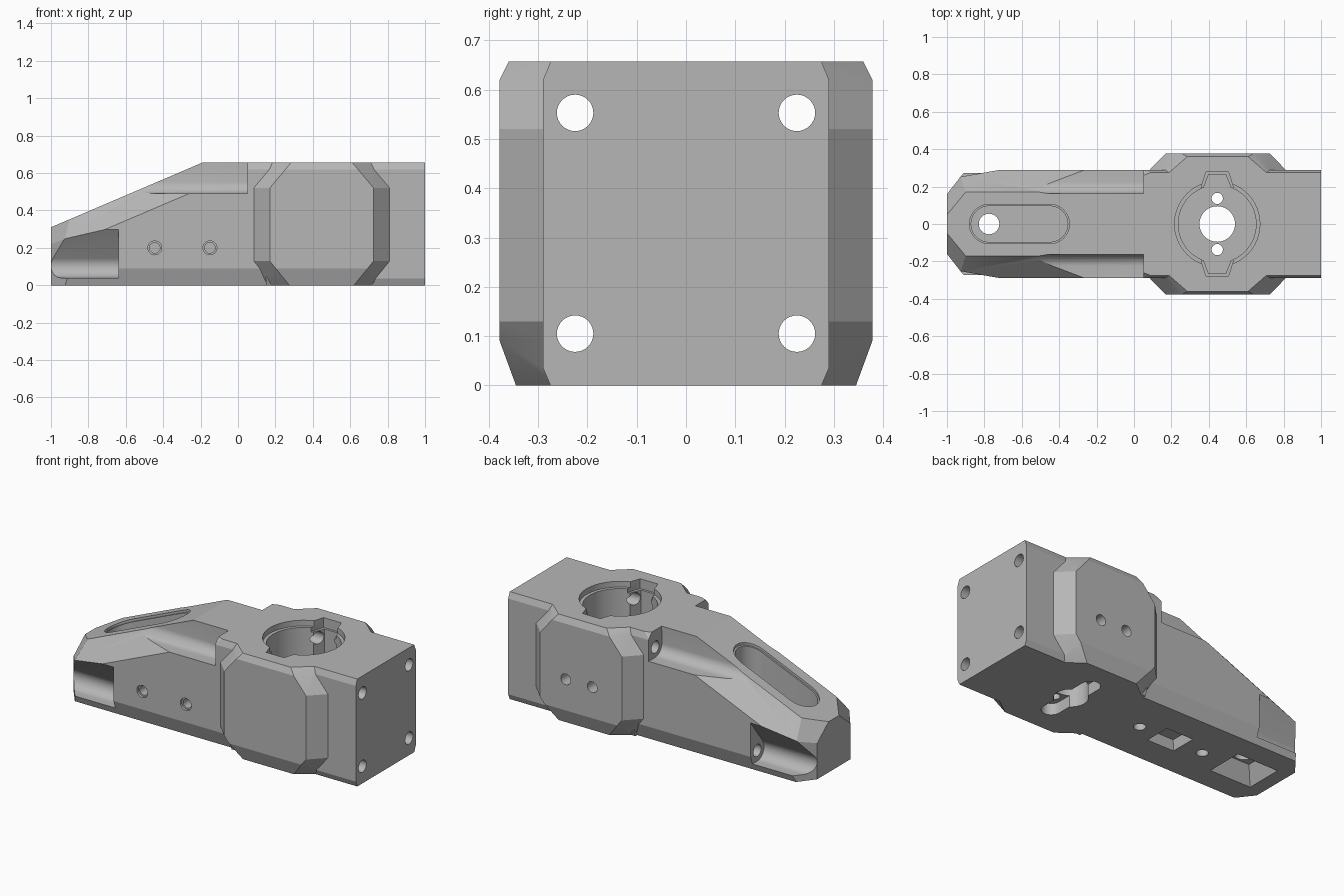
import bpy, bmesh, math
from mathutils import Vector

if "Cube" in bpy.data.objects:
    bpy.data.objects.remove(bpy.data.objects["Cube"])

H = 0.657          # overall height
SLOPE = 0.427      # rise of the sloping nose per unit of x

grey = bpy.data.materials.new("grey")
grey.diffuse_color = (0.47, 0.47, 0.47, 1)
grey.use_nodes = True
grey.node_tree.nodes["Principled BSDF"].inputs["Base Color"].default_value = grey.diffuse_color


def finish(bm, name):
    bmesh.ops.recalc_face_normals(bm, faces=bm.faces)
    me = bpy.data.meshes.new(name)
    bm.to_mesh(me)
    bm.free()
    me.materials.append(grey)
    ob = bpy.data.objects.new(name, me)
    bpy.context.collection.objects.link(ob)
    return ob


def prism(name, pts, axis, a, b, shear=0.0):
    """Extrude a 2D outline along an axis from a to b."""
    def place(p, t):
        if axis == "x":
            return (t, p[0], p[1])
        if axis == "y":
            return (p[0], t, p[1])
        return (p[0], p[1], t + shear * (p[0] + 1))
    bm = bmesh.new()
    lo = [bm.verts.new(place(p, a)) for p in pts]
    hi = [bm.verts.new(place(p, b)) for p in pts]
    bm.faces.new(lo)
    bm.faces.new(hi)
    n = len(pts)
    for i in range(n):
        j = (i + 1) % n
        bm.faces.new((lo[i], lo[j], hi[j], hi[i]))
    return finish(bm, name)


def hull(name, pts):
    bm = bmesh.new()
    for p in pts:
        bm.verts.new(p)
    res = bmesh.ops.convex_hull(bm, input=bm.verts)
    junk = {v for v in res["geom_interior"] if isinstance(v, bmesh.types.BMVert)}
    bmesh.ops.delete(bm, geom=list(junk), context="VERTS")
    return finish(bm, name)


def arc(cx, cy, r, a0, a1, n):
    return [(cx + r * math.cos(math.radians(a0 + (a1 - a0) * i / n)),
             cy + r * math.sin(math.radians(a0 + (a1 - a0) * i / n))) for i in range(n + 1)]


def circle(cx, cy, r, n=32):
    return arc(cx, cy, r, 0, 360, n)[:-1]


def combine(target, tool, op="DIFFERENCE"):
    mod = target.modifiers.new("cut", "BOOLEAN")
    mod.operation = op
    mod.solver = "EXACT"
    mod.object = tool
    bpy.context.view_layer.objects.active = target
    bpy.ops.object.modifier_apply(modifier=mod.name)
    bpy.data.objects.remove(tool)


# Main block: a box trimmed by planes
bm = bmesh.new()
bmesh.ops.create_cube(bm, size=1)
for v in bm.verts:
    v.co = Vector((v.co.x * 2, v.co.y * 0.58, (v.co.z + 0.5) * H))


def trim(p, q, r):
    p, q, r = Vector(p), Vector(q), Vector(r)
    no = (q - p).cross(r - p).normalized()
    if no.dot(p - Vector((0, 0, 0.3))) < 0:
        no.negate()
    res = bmesh.ops.bisect_plane(bm, geom=bm.verts[:] + bm.edges[:] + bm.faces[:],
                                 plane_co=p, plane_no=no, clear_outer=True)
    edges = [e for e in res["geom_cut"] if isinstance(e, bmesh.types.BMEdge)]
    if edges:
        bmesh.ops.holes_fill(bm, edges=edges)


trim((-1, 0, 0.31), (-1, 1, 0.31), (0, 0, 0.31 + SLOPE))               # sloping top
for s in (1, -1):
    trim((0, s * .275, H), (1, s * .275, H), (0, s * .29, .62))          # top edges
    trim((0, s * .275, 0), (1, s * .275, 0), (0, s * .29, .035))         # bottom edges
    trim((-.48, s * .17, .532), (.52, s * .17, .532 + SLOPE), (-.48, s * .29, .397))
    trim((-1, s * .16, 0), (-1, s * .16, 1), (-.91, s * .275, 0))        # nose corners
    trim((-1, s * .05, .31), (-.9, s * .17, .353), (-1, s * .16, .22))   # nose facets
body = finish(bm, "clamp_body")

# Wider bottom chamfer on the front half
for s in (1, -1):
    combine(body, prism("chamfer_cutter", [(s * .257, 0), (s * .2937, .10), (s * .4, .10),
                                           (s * .4, -.1), (s * .2203, -.1)], "x", -1.1, .15))

# Bevelled side bosses
rings = [(0, .105, .033), (.09, .032, 0), (.13, 0, 0),
         (.52, 0, 0), (.62, .084, 0), (H, .115, .018)]
pts = []
for z, inset, t in rings:
    for s in (1, -1):
        pts += [(.055 + inset, s * .26, z), (.17 + inset, s * (.378 - t), z),
                (.725 - inset, s * (.378 - t), z), (.84 - inset, s * .26, z)]
combine(body, hull("side_bosses", pts), "UNION")

# Bolt channels along both sides, with long bolt holes behind them
for s in (1, -1):
    upper = [(.5, .49)] + arc(.225, .553, .063, 270, 180, 10) + [(.165, .8), (.5, .8)]
    lower = [(.5, .04)] + arc(.225, .105, .065, 270, 143, 14) + [(.292, .300), (.5, .300)]
    combine(body, prism("upper_channel", [(s * y, z) for y, z in upper], "x", -1.1, .05))
    combine(body, prism("lower_channel", [(s * y, z) for y, z in lower], "x", -1.1, -.64))
    combine(body, prism("upper_bolt_hole", circle(s * .225, .553, .037), "x", 0, 1.1))
    combine(body, prism("lower_bolt_hole", circle(s * .225, .105, .037), "x", -.7, 1.1))


# Long slot in the sloping top, with a shallow rim
def stadium(r):
    return arc(-.775, 0, r, 90, 270, 16) + arc(-.45, 0, r, -90, 90, 16)


combine(body, prism("slot_rim", stadium(.105), "z", .295, .6, SLOPE))
combine(body, prism("slot_pocket", stadium(.096), "z", .15, .8))
combine(body, prism("slot_through_hole", circle(-.775, 0, .055), "z", -.1, .4))


# Tapered pockets in the underside
def pocket(name, cx, hx, hy, depth, taper):
    return hull(name, [(cx + i * (hx - k * taper), j * (hy - k * taper), -.02 if k == 0 else depth)
                       for i in (1, -1) for j in (1, -1) for k in (0, 1)])


combine(body, pocket("nose_pocket", -.775, .15, .125, .10, .06))
combine(body, pocket("square_pocket", -.255, .095, .085, .06, .015))
for x in (-.04, -.48):
    combine(body, prism("underside_hole", circle(x, 0, .034), "z", -.1, .12))

# Round bore with a stepped rim and two keyways
CX = .445
combine(body, prism("bore_rim", circle(CX, 0, .228, 64), "z", H - .035, .8))
combine(body, prism("bore", circle(CX, 0, .208, 64), "z", .25, .8))
for s in (1, -1):
    for w, z in ((0, H - .06), (.014, .25)):
        key = [(CX - .085 + w, s * .13), (CX - .085 + w, s * .2), (CX - .06 + w, s * (.278 - w)),
               (CX + .06 - w, s * (.278 - w)), (CX + .085 - w, s * .2), (CX + .085 - w, s * .13)]
        combine(body, prism("keyway", key, "z", z, .8))
    combine(body, prism("pin_hole", circle(CX, s * .137, .03), "z", -.1, .4))
combine(body, prism("centre_hole", circle(CX, 0, .095, 40), "z", -.1, .4))
bottom_slot = arc(CX, .165, .055, 0, 180, 12) + arc(CX, -.165, .055, 180, 360, 12)
combine(body, prism("bottom_slot", bottom_slot, "z", -.1, .07))

# Blind holes: two with countersunk rims on the front, two on the back boss
for x in (-.445, -.15):
    combine(body, prism("front_hole_rim", circle(x, .2, .037), "y", -.4, -.275))
    combine(body, prism("front_hole", circle(x, .2, .028), "y", -.4, -.13))
for x in (.37, .55):
    combine(body, prism("back_hole", circle(x, .28, .033), "y", .27, .5))

# Smooth the round walls, keep hard edges
bpy.ops.object.select_all(action="DESELECT")
body.select_set(True)
bpy.context.view_layer.objects.active = body
bpy.ops.object.shade_smooth_by_angle(angle=math.radians(20))
